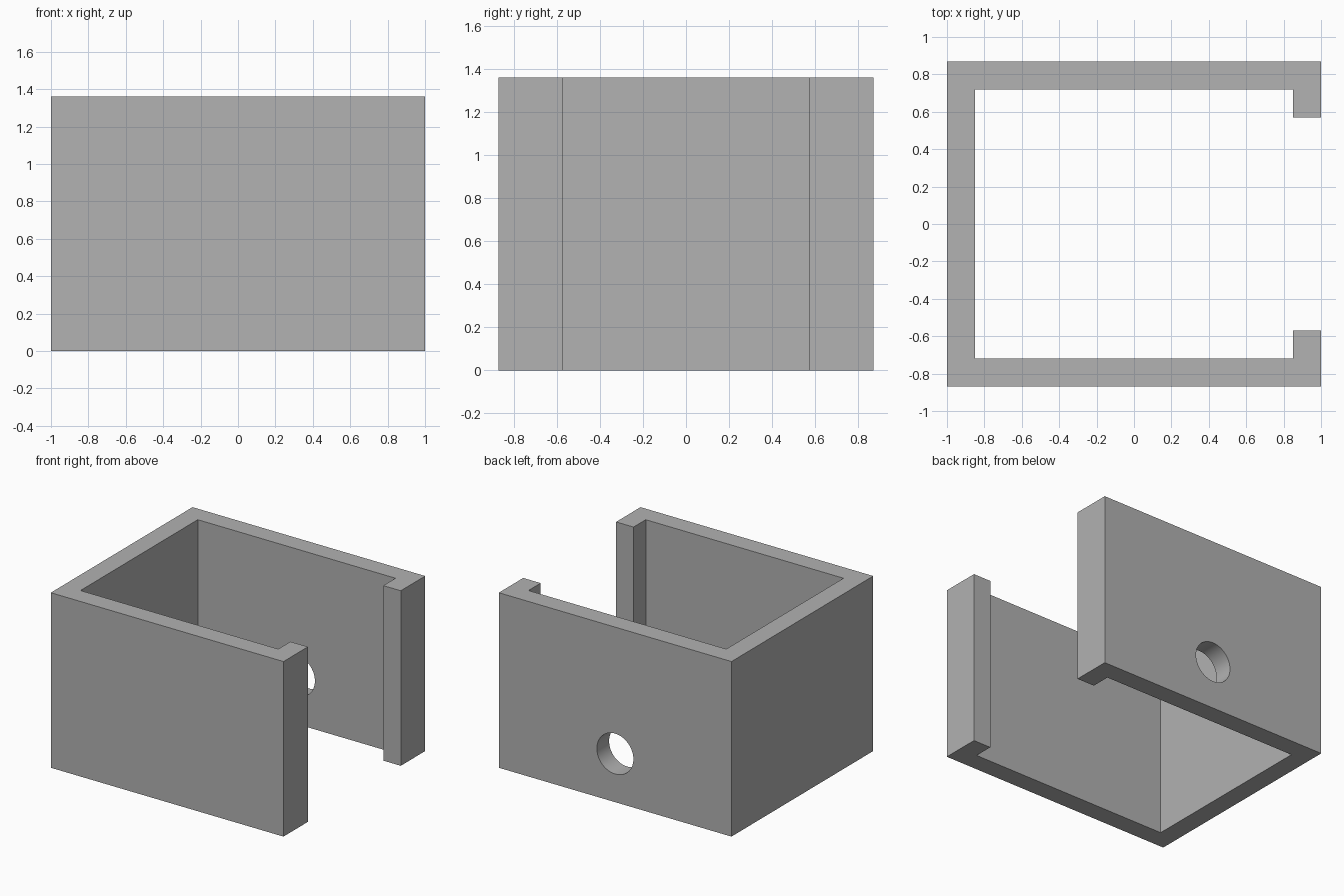
import bpy, bmesh, math
from mathutils import Matrix

cube = bpy.data.objects.get("Cube")
if cube:
    bpy.data.objects.remove(cube, do_unlink=True)

LENGTH, DEPTH, HEIGHT = 1.0, 0.87, 1.36   # half length, half depth, full height
WALL, LIP = 0.15, 0.57                    # wall thickness, half width of the side opening
HOLE_R, HOLE_Z = 0.157, 0.376

grey = bpy.data.materials.new("plain_grey")
grey.use_nodes = True
colour = (0.445, 0.445, 0.445, 1)
grey.diffuse_color = colour
grey.node_tree.nodes["Principled BSDF"].inputs["Base Color"].default_value = colour


def add_object(name, bm):
    bmesh.ops.recalc_face_normals(bm, faces=bm.faces)
    mesh = bpy.data.meshes.new(name)
    bm.to_mesh(mesh)
    bm.free()
    mesh.materials.append(grey)
    obj = bpy.data.objects.new(name, mesh)
    bpy.context.collection.objects.link(obj)
    return obj


# Channel with inward lips: half outline, mirrored across y, then extruded up
half = [(-LENGTH, DEPTH), (LENGTH, DEPTH), (LENGTH, LIP), (LENGTH - WALL, LIP),
        (LENGTH - WALL, DEPTH - WALL), (-LENGTH + WALL, DEPTH - WALL)]
outline = half + [(x, -y) for x, y in reversed(half)]
bm = bmesh.new()
base = bm.faces.new([bm.verts.new((x, y, 0)) for x, y in outline])
top = bmesh.ops.extrude_face_region(bm, geom=[base], use_keep_orig=True)["geom"]
bmesh.ops.translate(bm, vec=(0, 0, HEIGHT),
                    verts=[v for v in top if isinstance(v, bmesh.types.BMVert)])
channel = add_object("channel_housing", bm)

# Round hole through the back wall only
bm = bmesh.new()
place = Matrix.Translation((0, DEPTH - WALL / 2, HOLE_Z)) @ Matrix.Rotation(math.pi / 2, 4, "X")
bmesh.ops.create_cone(bm, cap_ends=True, segments=64, radius1=HOLE_R, radius2=HOLE_R,
                      depth=WALL * 2, matrix=place)
cutter = add_object("hole_cutter", bm)
cutter.hide_render = True

cut = channel.modifiers.new("back_hole", "BOOLEAN")
cut.operation = "DIFFERENCE"
cut.solver = "EXACT"
cut.object = cutter

bpy.ops.object.select_all(action="DESELECT")
channel.select_set(True)
bpy.context.view_layer.objects.active = channel
bpy.ops.object.modifier_apply(modifier=cut.name)
bpy.data.objects.remove(cutter, do_unlink=True)
bpy.ops.object.shade_smooth_by_angle(angle=math.radians(30))
